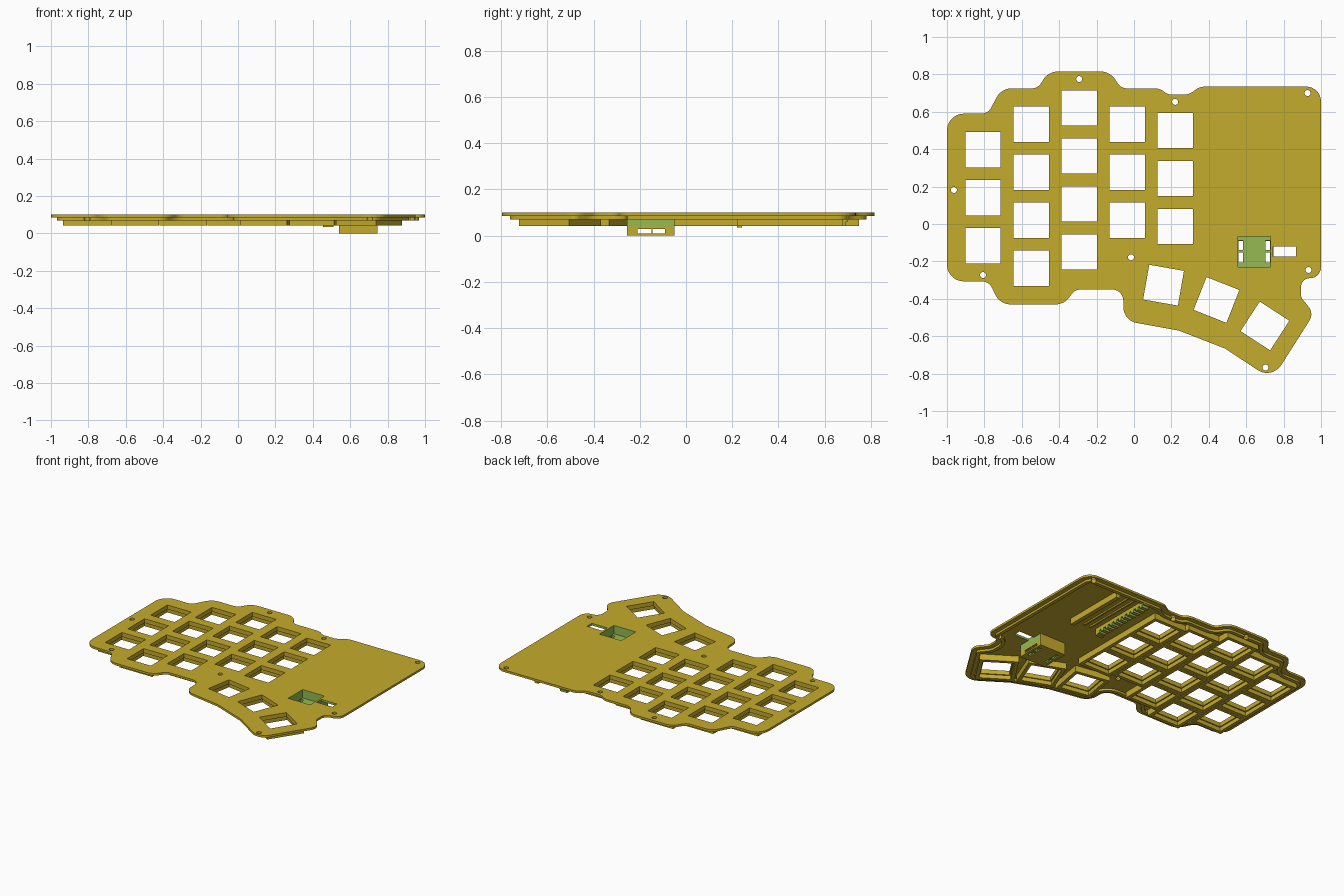
import bpy, math
from mathutils import Vector

if "Cube" in bpy.data.objects:
    bpy.data.objects.remove(bpy.data.objects["Cube"])

def material(name, rgb):
    m = bpy.data.materials.new(name)
    m.diffuse_color = (*rgb, 1)
    m.use_nodes = True
    m.node_tree.nodes["Principled BSDF"].inputs["Base Color"].default_value = m.diffuse_color
    return m

OLIVE = material("olive_yellow", (0.558, 0.413, 0.026))
GREEN = material("leaf_green", (0.305, 0.497, 0.084))

def slab(name, loops, z0, z1, green=None):
    """Flat plate from closed loops (inner loops become holes); green(c, n) picks green faces."""
    cu = bpy.data.curves.new(name, 'CURVE')
    cu.dimensions, cu.fill_mode, cu.extrude = '2D', 'BOTH', (z1 - z0) / 2
    for loop in loops:
        s = cu.splines.new('POLY')
        s.points.add(len(loop) - 1)
        for p, co in zip(s.points, loop):
            p.co = (co[0], co[1], 0, 1)
        s.use_cyclic_u = True
    tmp = bpy.data.objects.new(name + "_curve", cu)
    bpy.context.collection.objects.link(tmp)
    dg = bpy.context.evaluated_depsgraph_get()
    me = bpy.data.meshes.new_from_object(tmp.evaluated_get(dg))
    bpy.data.objects.remove(tmp)
    me.name = name
    me.materials.clear()
    me.materials.append(OLIVE)
    me.materials.append(GREEN)
    for v in me.vertices:
        v.co.z += (z0 + z1) / 2
    for f in me.polygons:
        f.use_smooth = False
        f.material_index = 1 if green and green(f.center, f.normal) else 0
    ob = bpy.data.objects.new(name, me)
    bpy.context.collection.objects.link(ob)
    return ob

def rect(x0, x1, y0, y1):
    return [(x0, y0), (x1, y0), (x1, y1), (x0, y1)]

def square(x, y, h, deg=0):
    c, s = math.cos(math.radians(deg)) * h, math.sin(math.radians(deg)) * h
    return [(x + a * c - b * s, y + a * s + b * c) for a, b in ((-1, -1), (1, -1), (1, 1), (-1, 1))]

def circle(x, y, r, n=24):
    return [(x + r * math.cos(t * math.tau / n), y + r * math.sin(t * math.tau / n)) for t in range(n)]

def fillet(corners, steps=7):
    """Round every corner (x, y, radius); returns points and outward normals (clockwise path)."""
    out = []
    for i, (x, y, r) in enumerate(corners):
        p = Vector((x, y))
        a = (p - Vector(corners[i - 1][:2])).normalized()
        b = (Vector(corners[(i + 1) % len(corners)][:2]) - p).normalized()
        turn = math.atan2(a.x * b.y - a.y * b.x, a.dot(b))
        t = r * math.tan(abs(turn) / 2)
        sign = 1 if turn > 0 else -1
        centre = p - a * t + Vector((-a.y, a.x)) * r * sign
        for k in range(steps + 1):
            ang = turn * k / steps
            n = Vector((-a.y, a.x))
            n = Vector((n.x * math.cos(ang) - n.y * math.sin(ang),
                        n.x * math.sin(ang) + n.y * math.cos(ang)))
            out.append((centre - n * r * sign, n))
    return out

# Outline corners with rounding radii
corners = [(-1, .59, .09), (-.78, .59, .06), (-.71, .725, .09), (-.513, .725, .06),
           (-.46, .815, .09), (-.128, .815, .09), (-.07, .725, .06), (.14, .725, .08),
           (.18, .692, .06), (.294, .692, .08), (.353, .735, .09), (1, .735, .08),
           (1, -.287, .059), (.893, -.292, .047), (.893, -.393, .045), (.963, -.478, .064),
           (.738, -.832, .09), (.487, -.666, .06), (.24, -.57, .06), (-.057, -.516, .085),
           (-.057, -.35, .06), (-.315, -.35, .06), (-.374, -.43, .09), (-.717, -.43, .09),
           (-.775, -.307, .06), (-1, -.307, .09)]
path = fillet(corners)

def outline(inset):
    return [tuple(p - n * inset) for p, n in path]

# Key positions: (x, top y, rows) for each column, then the turned thumb keys
PITCH, HOLE, OUTER = .2567, .0943, .128
columns = [(-.807, .397, 3), (-.55, .533, 4), (-.293, .62, 4), (-.036, .533, 3), (.221, .5, 3)]
keys = [(x, y - r * PITCH, 0) for x, y, n in columns for r in range(n)]
thumbs = [(.158, -.327, -10), (.441, -.406, -21.5), (.70, -.545, -33)]
screws = [(-.293, .775), (.22, .653), (.928, .70), (-.963, .182), (-.807, -.273),
          (-.016, -.178), (.933, -.246), (.703, -.767)]

# Top plate with key, screw, pocket and slot openings
pocket = rect(.557, .73, -.23, -.067)
slot = rect(.743, .865, -.174, -.12)
def opening_wall(c, n):
    return abs(n.z) < .5 and .55 < c.x < .87 and -.235 < c.y < -.06
slab("top_plate", [outline(0)] + [square(x, y, HOLE, d) for x, y, d in keys + thumbs]
     + [circle(x, y, .016) for x, y in screws] + [pocket, slot], .085, .1, opening_wall)

# Raised rim under the plate, drilled at the screws
rim = slab("under_rim", [outline(.033), outline(.058)], .07, .0855)
drill = slab("screw_drill", [circle(x, y, .0165) for x, y in screws], .05, .12)
drill.hide_render = True
drill.hide_set(True)
cut = rim.modifiers.new("drill", 'BOOLEAN')
cut.object, cut.operation, cut.solver = drill, 'DIFFERENCE', 'EXACT'

# Key frames below the plate, wider inside at the lower level
def frames(name, cells):
    for part, inner, z0, z1 in (("upper", HOLE, .07, .0855), ("lower", .103, .042, .07)):
        loops = [square(x, y, h, d) for x, y, d in cells for h in (OUTER, inner)]
        slab(f"{name}_{part}", loops, z0, z1)
frames("key_frames", keys)
for i, t in enumerate(thumbs):
    frames(f"thumb_frame_{i + 1}", [t])

# Socket box: walls around the pocket, then a floor with side channels
box = (.54, .745, -.255, -.05)
slab("socket_walls", [rect(*box), pocket], .04, .0855, opening_wall)
vents = [rect(x0, x1, y0, y1) for x0, x1 in ((.56, .583), (.702, .727))
         for y0, y1 in ((-.205, -.152), (-.14, -.088))]
slab("socket_floor", [rect(*box)] + vents, .028, .04,
     lambda c, n: n.z > .5 or (abs(n.z) < .5 and .55 < c.x < .735 and -.22 < c.y < -.08))
for i, (y0, y1) in enumerate(((-.255, -.21), (-.15, -.145), (-.09, -.05))):
    slab(f"socket_rib_{i + 1}", [rect(box[0], box[1], y0, y1)], .01, .028,
         lambda c, n: abs(n.y) > .5 and -.22 < c.y < -.08)
slab("socket_base", [rect(*box)] + vents, 0, .01,
     lambda c, n: n.z > .5 or (abs(n.z) < .5 and .55 < c.x < .735 and -.22 < c.y < -.08))

# Controller holder under the plain area: side bar, notched bar and thin ridges
slab("holder_bar", [rect(.69, .72, .22, .68)], .042, .0855)
slab("notched_bar_base", [rect(.455, .51, .22, .70)], .06, .0855)
for i in range(11):
    y = .235 + i * .043
    slab(f"bar_tooth_{i + 1}", [rect(.455, .51, y, y + .025)], .042, .06,
         lambda c, n: abs(n.y) > .5 or n.x > .5)
slab("holder_stop", [rect(.455, .51, .22, .243)], .035, .06)
for i, x in enumerate((.55, .60)):
    slab(f"holder_ridge_{i + 1}", [rect(x, x + .012, .22, .68)], .075, .0855)
